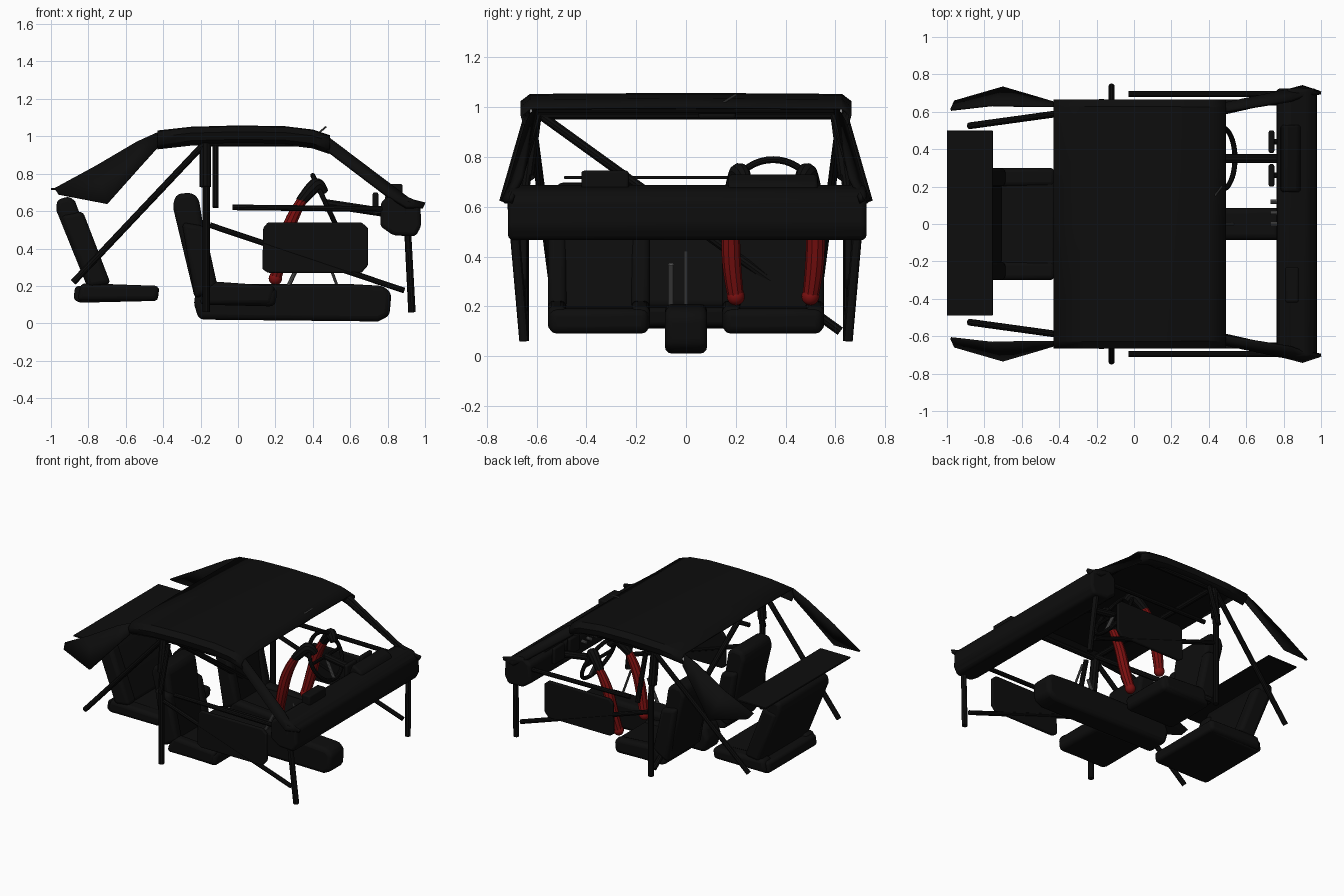
import bpy, bmesh
from mathutils import Vector

if "Cube" in bpy.data.objects:
    bpy.data.objects.remove(bpy.data.objects["Cube"])


def material(name, rgb):
    m = bpy.data.materials.new(name)
    m.use_nodes = True
    m.diffuse_color = (*rgb, 1)
    bsdf = m.node_tree.nodes["Principled BSDF"]
    bsdf.inputs["Base Color"].default_value = (*rgb, 1)
    bsdf.inputs["Roughness"].default_value = 0.8
    return m


BLACK = material("trim_black", (0.004, 0.004, 0.004))
RED = material("sleeve_red", (0.2, 0.005, 0.005))
GREY = material("metal_grey", (0.1, 0.1, 0.1))
made = []


def finish(name, bm, mat, bevel=0, thick=0):
    bmesh.ops.recalc_face_normals(bm, faces=bm.faces)
    me = bpy.data.meshes.new(name)
    bm.to_mesh(me)
    bm.free()
    ob = bpy.data.objects.new(name, me)
    bpy.context.collection.objects.link(ob)
    me.materials.append(mat)
    if thick:
        mod = ob.modifiers.new("thickness", "SOLIDIFY")
        mod.thickness = thick
        mod.offset = 0
    if bevel:
        mod = ob.modifiers.new("rounding", "BEVEL")
        mod.width = bevel
        mod.segments = 3
    made.append(ob)
    return ob


def prism(name, outline, y0, y1, bevel=0.02, mat=BLACK):
    """Extrude an x-z outline from y0 to y1."""
    bm = bmesh.new()
    face = bm.faces.new([bm.verts.new((x, y0, z)) for x, z in outline])
    out = bmesh.ops.extrude_face_region(bm, geom=[face])
    moved = [v for v in out["geom"] if isinstance(v, bmesh.types.BMVert)]
    bmesh.ops.translate(bm, verts=moved, vec=(0, y1 - y0, 0))
    return finish(name, bm, mat, bevel)


def box(name, xs, ys, zs, bevel=0.01, mat=BLACK):
    (a, b), (c, d) = xs, zs
    return prism(name, [(a, c), (b, c), (b, d), (a, d)], *ys, bevel, mat)


def tube(name, points, radius, mat=BLACK, smooth=False, radii=None):
    """Round bar through points."""
    cu = bpy.data.curves.new(name, "CURVE")
    cu.dimensions = "3D"
    cu.bevel_depth = radius
    cu.bevel_resolution = 3
    cu.use_fill_caps = True
    sp = cu.splines.new("NURBS" if smooth else "POLY")
    sp.points.add(len(points) - 1)
    for i, (p, co) in enumerate(zip(sp.points, points)):
        p.co = (*co, 1)
        p.radius = radii[i] if radii else 1
    if smooth:
        sp.use_endpoint_u = True
        sp.order_u = 3
    temp = bpy.data.objects.new(name, cu)
    bpy.context.collection.objects.link(temp)
    me = bpy.data.meshes.new_from_object(temp.evaluated_get(bpy.context.evaluated_depsgraph_get()))
    bpy.data.objects.remove(temp)
    ob = bpy.data.objects.new(name, me)
    bpy.context.collection.objects.link(ob)
    me.materials.clear()
    me.materials.append(mat)
    made.append(ob)
    return ob


def sheet(name, rows, thick):
    """Skin a grid of points into a thin panel."""
    bm = bmesh.new()
    grid = [[bm.verts.new(p) for p in row] for row in rows]
    for r, s in zip(grid, grid[1:]):
        for i in range(len(r) - 1):
            bm.faces.new((r[i], r[i + 1], s[i + 1], s[i]))
    return finish(name, bm, BLACK, 0, thick)


# Roof skin with rolled sides
arch = [(-0.43, 1.025), (-0.25, 1.045), (0, 1.052), (0.25, 1.048), (0.4, 1.03), (0.49, 1.0)]
half = [(0.615, -0.09), (0.65, -0.065), (0.66, -0.03), (0.625, -0.004)]
section = [(-y, d) for y, d in half] + [(0, 0)] + half[::-1]
sheet("roof", [[(x, y, z + d) for y, d in section] for x, z in arch], 0.012)
tube("front_header_bar", [(0.45, -0.62, 0.99), (0.45, 0.62, 0.99)], 0.015)
tube("main_hoop_top_bar", [(-0.17, -0.62, 0.97), (-0.17, 0.62, 0.97)], 0.02)
tube("hoop_diagonal_brace", [(-0.17, -0.6, 0.98), (-0.17, 0.62, 0.1)], 0.019)
box("rear_view_mirror", (0.42, 0.45), (0.05, 0.2), (0.955, 0.99))
tube("roof_aerial", [(0.41, 0.12, 1.0), (0.47, 0.2, 1.05)], 0.005, GREY)

# Parts found on both sides
for s, side in ((1, "left"), (-1, "right")):
    def mir(pts):
        return [(x, s * y, z) for x, y, z in pts]

    def span(a, b):
        return (a, b) if s > 0 else (-b, -a)

    sheet(side + "_rear_pillar_panel", [
        mir([(-0.43, 0.63, 1.02), (-0.54, 0.63, 0.97), (-0.76, 0.635, 0.84), (-0.98, 0.61, 0.72)]),
        mir([(-0.43, 0.65, 0.94), (-0.53, 0.68, 0.83), (-0.7, 0.73, 0.64), (-0.96, 0.655, 0.69)])], 0.012)
    sheet(side + "_front_pillar", [
        mir([(0.47, 0.6, 1.0), (0.84, 0.66, 0.72), (0.92, 0.69, 0.66), (1.0, 0.7, 0.64)]),
        mir([(0.47, 0.64, 0.93), (0.8, 0.71, 0.68), (0.9, 0.735, 0.62), (0.99, 0.705, 0.62)])], 0.02)
    tube(side + "_front_cage_post", mir([(0.46, 0.6, 0.96), (0.9, 0.7, 0.63), (0.93, 0.65, 0.06)]), 0.02)
    tube(side + "_roof_cage_rail", mir([(-0.2, 0.61, 0.965), (0.46, 0.61, 0.965)]), 0.02)
    tube(side + "_hoop_post", mir([(-0.17, 0.61, 0.97), (-0.17, 0.65, 0.65), (-0.17, 0.65, 0.06)]), 0.02)
    tube(side + "_centre_pillar_pad", mir([(-0.175, 0.61, 0.96), (-0.175, 0.64, 0.73)]), 0.03)
    tube(side + "_window_divider", mir([(-0.12, 0.64, 0.95), (-0.12, 0.735, 0.62)]), 0.017)
    tube(side + "_rear_stay", mir([(-0.19, 0.62, 0.95), (-0.88, 0.525, 0.22)]), 0.018)
    tube(side + "_door_bar", mir([(-0.15, 0.65, 0.525), (0.89, 0.65, 0.175)]), 0.016)
    tube(side + "_window_sill", mir([(-0.03, 0.695, 0.62), (0.85, 0.695, 0.61)]), 0.016)
    prism(side + "_door_panel", [(0.13, 0.29), (0.16, 0.27), (0.66, 0.27), (0.695, 0.31), (0.695, 0.51),
          (0.66, 0.54), (0.16, 0.54), (0.135, 0.51)], *span(0.64, 0.665), 0.008)

    # Front seat: cushion, reclined back, bolsters
    prism(side + "_seat_cushion", [(-0.21, 0.1), (0.2, 0.09), (0.21, 0.19), (-0.17, 0.2)], *span(0.15, 0.55), 0.03)
    prism(side + "_seat_back", [(-0.23, 0.13), (-0.13, 0.17), (-0.21, 0.67), (-0.25, 0.7), (-0.33, 0.69),
          (-0.35, 0.63)], *span(0.18, 0.52), 0.03)
    for y0, y1, tag in ((0.145, 0.22, "inner"), (0.48, 0.555, "outer")):
        prism(side + "_" + tag + "_cushion_bolster", [(-0.2, 0.1), (0.18, 0.1), (0.2, 0.2), (-0.15, 0.225)],
              *span(y0, y1), 0.025)
        prism(side + "_" + tag + "_back_bolster", [(-0.23, 0.13), (-0.11, 0.2), (-0.18, 0.52), (-0.3, 0.54)],
              *span(y0, y1), 0.025)

    # Rear bench bolsters
    prism(side + "_bench_bolster", [(-0.86, 0.12), (-0.43, 0.12), (-0.42, 0.2), (-0.84, 0.215)],
          *span(0.2, 0.3), 0.025)
    prism(side + "_bench_back_bolster", [(-0.8, 0.19), (-0.68, 0.21), (-0.83, 0.6), (-0.95, 0.58)],
          *span(0.2, 0.3), 0.025)

# Rear bench and parcel shelf
prism("bench_cushion", [(-0.88, 0.13), (-0.85, 0.11), (-0.43, 0.12), (-0.42, 0.195), (-0.87, 0.2)], -0.28, 0.28)
prism("bench_back", [(-0.8, 0.18), (-0.7, 0.2), (-0.87, 0.65), (-0.9, 0.68), (-0.97, 0.66), (-0.97, 0.6)],
      -0.29, 0.29, 0.025)
box("parcel_shelf", (-1.0, -0.755), (-0.49, 0.5), (0.712, 0.724), 0.004)

# Centre tunnel
prism("centre_tunnel", [(-0.24, 0.12), (-0.21, 0.02), (0.75, 0.01), (0.81, 0.04), (0.82, 0.16), (0.78, 0.2),
      (0.6, 0.21), (-0.2, 0.21)], -0.085, 0.085, 0.03)
tube("gear_lever", [(0.53, 0, 0.2), (0.45, 0, 0.42)], 0.008, GREY)
tube("hand_brake", [(0.27, -0.06, 0.2), (0.35, -0.06, 0.37)], 0.012, GREY)

# Dashboard
prism("dashboard", [(0.76, 0.52), (0.83, 0.47), (0.95, 0.465), (0.98, 0.52), (0.975, 0.63), (0.93, 0.67),
      (0.82, 0.69), (0.765, 0.65)], -0.715, 0.725, 0.02)
prism("instrument_hood", [(0.78, 0.66), (0.9, 0.66), (0.88, 0.7), (0.81, 0.735)], 0.17, 0.53, 0.015)
box("dash_top_box", (0.81, 0.88), (-0.42, -0.23), (0.67, 0.745))
for y0, y1, tag in ((0.2, 0.32, "left"), (0.38, 0.5, "right")):
    box("gauge_pod_" + tag, (0.72, 0.75), (y0, y1), (0.58, 0.7))
    tube("gauge_stem_" + tag, [(0.74, (y0 + y1) / 2, 0.6), (0.8, (y0 + y1) / 2, 0.6)], 0.015)
for i in range(3):
    y = i * 0.06
    tube("dash_switch", [(0.73, y, 0.6), (0.78, y, 0.6)], 0.012, GREY)

# Steering wheel and column
hub = Vector((0.47, 0.35, 0.64))
axis = Vector((0.9, 0, 0.42)).normalized()
turn = Vector((0, 0, 1)).rotation_difference(axis)
bpy.ops.mesh.primitive_torus_add(location=hub, rotation=turn.to_euler(), major_radius=0.165,
                                 minor_radius=0.014, major_segments=40, minor_segments=10)
wheel = bpy.context.object
wheel.name = "steering_wheel_rim"
wheel.data.materials.append(BLACK)
made.append(wheel)
up = axis.cross(Vector((0, 1, 0)))
for k, d in enumerate((Vector((0, 1, 0)), Vector((0, -1, 0)), up * (-1 if up.z > 0 else 1))):
    tube("wheel_spoke", [hub, hub + d * 0.16], 0.012, GREY if k == 2 else BLACK)
tube("steering_column", [hub, (0.8, 0.35, 0.59)], 0.025)

# Driver's sleeves and gloves holding the rim
for y, out, tag in ((0.2, -0.02, "right"), (0.5, 0.02, "left")):
    path = [(0.2, y, 0.24), (0.23, y + out, 0.36), (0.28, y + out, 0.56), (0.345, y + out, 0.66)]
    tube(tag + "_sleeve", path, 0.036, RED, True, [0.9, 1.1, 1, 0.75])
    bpy.ops.mesh.primitive_uv_sphere_add(segments=16, ring_count=10, radius=0.036, location=path[0])
    cap = bpy.context.object
    cap.name = tag + "_sleeve_end"
    cap.data.materials.append(RED)
    made.append(cap)
    tube(tag + "_glove", [(0.335, y + out, 0.65), (0.39, y, 0.72), (0.43, y - out, 0.75), (0.46, y - 2 * out, 0.7)],
         0.036, BLACK, True, [0.8, 1, 1.1, 0.7])

bpy.ops.object.select_all(action="DESELECT")
for ob in made:
    ob.select_set(True)
bpy.context.view_layer.objects.active = made[0]
bpy.ops.object.shade_smooth_by_angle()
